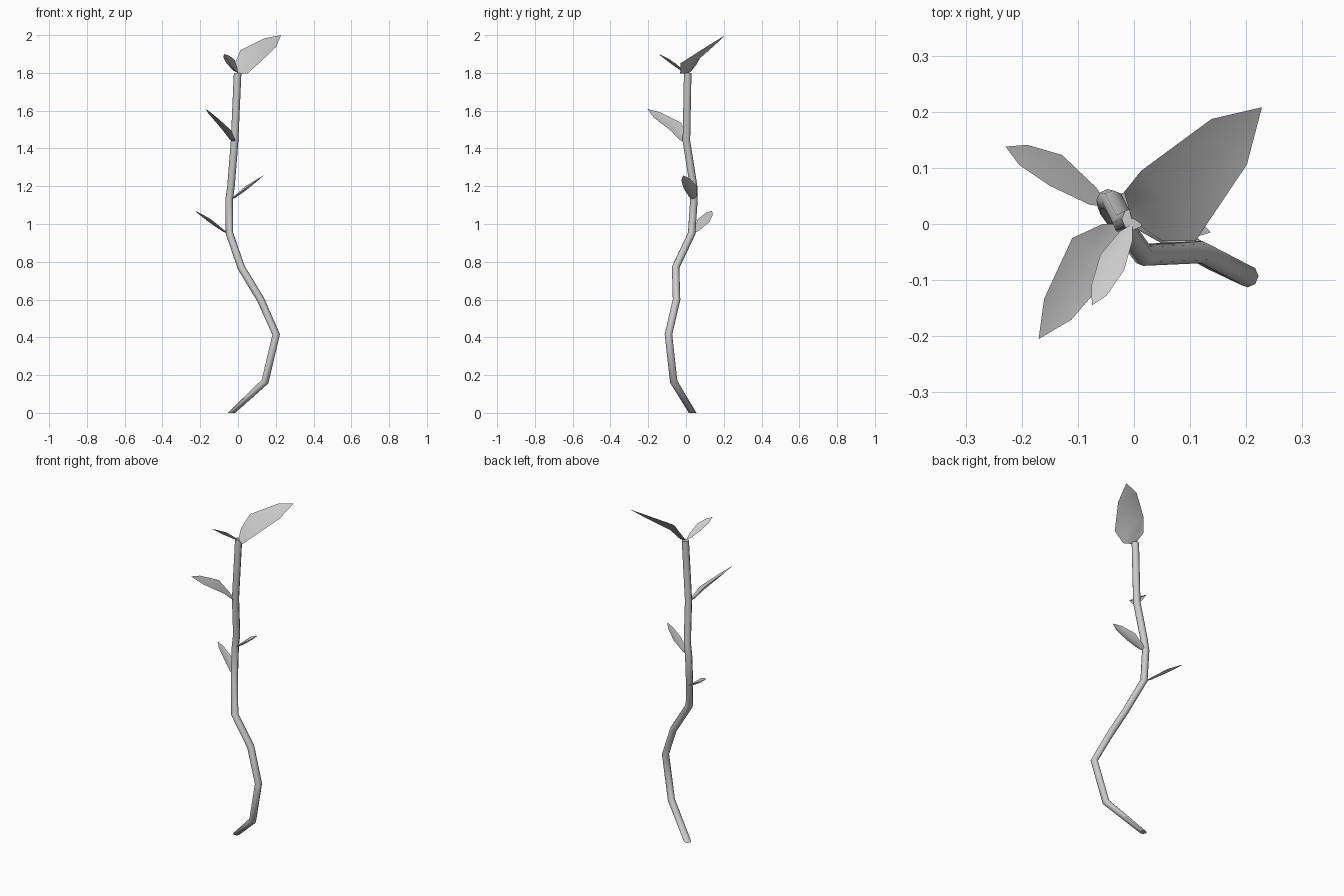
import bpy, bmesh, math
from mathutils import Vector

if "Cube" in bpy.data.objects:
    bpy.data.objects.remove(bpy.data.objects["Cube"])


def make_object(name, bm, angle):
    bmesh.ops.recalc_face_normals(bm, faces=bm.faces)
    mesh = bpy.data.meshes.new(name)
    bm.to_mesh(mesh)
    bm.free()
    ob = bpy.data.objects.new(name, mesh)
    bpy.context.collection.objects.link(ob)
    bpy.ops.object.select_all(action='DESELECT')
    ob.select_set(True)
    bpy.context.view_layer.objects.active = ob
    bpy.ops.object.shade_smooth_by_angle(angle=math.radians(angle))
    return ob


def tube(name, path, radius, sides=8):
    """Bent tube with rings mitred at each joint and level ends."""
    pts = [Vector(p) for p in path]
    up = Vector((0, 0, 1))
    bm = bmesh.new()
    rings = []
    for i, p in enumerate(pts):
        n = up
        if 0 < i < len(pts) - 1:
            n = (p - pts[i - 1]).normalized() + (pts[i + 1] - p).normalized()
        rot = up.rotation_difference(n)
        ring = []
        for k in range(sides):
            a = 2 * math.pi * k / sides
            ring.append(bm.verts.new(p + rot @ Vector((math.cos(a), math.sin(a), 0)) * radius))
        rings.append(ring)
    for a, b in zip(rings, rings[1:]):
        for k in range(sides):
            j = (k + 1) % sides
            bm.faces.new((a[k], a[j], b[j], b[k]))
    bm.faces.new(rings[0])
    bm.faces.new(rings[-1])
    return make_object(name, bm, 50)


def leaf(name, base, left, right, tip, dip, base_width=0.25):
    """Closed cupped leaf: left and right are the widest edge points, dip lowers the midrib."""
    b, l, r, t = map(Vector, (base, left, right, tip))
    half = (l - r) / 2
    normal = (t - b).cross(half).normalized()
    if normal.z < 0:
        normal.negate()
    bm = bmesh.new()
    vb, vt = bm.verts.new(b), bm.verts.new(t)
    loops = []
    for le, ri, d in (
        (b.lerp(l, 0.3) + half * base_width, b.lerp(r, 0.3) - half * base_width, 0.6),
        (l, r, 1.0),
        (l.lerp(t, 0.65) + half * 0.3, r.lerp(t, 0.65) - half * 0.3, 0.4),
    ):
        mid = (le + ri) / 2
        # left edge, upper midrib, right edge, lower midrib
        loops.append([bm.verts.new(c) for c in
                      (le, mid - normal * dip * d * 0.5, ri, mid - normal * dip * d * 1.3)])
    for s in range(4):
        n = (s + 1) % 4
        bm.faces.new((vb, loops[0][n], loops[0][s]))
        for p, q in zip(loops, loops[1:]):
            bm.faces.new((p[s], p[n], q[n], q[s]))
        bm.faces.new((loops[-1][s], loops[-1][n], vt))
    return make_object(name, bm, 60)


# Crooked stem
tube("stem", [(-0.035, 0.035, 0), (0.143, -0.065, 0.165), (0.202, -0.093, 0.415),
              (0.12, -0.05, 0.6), (0.017, -0.055, 0.77), (-0.045, 0.03, 0.95),
              (-0.047, 0.042, 1.13), (-0.037, 0.04, 1.2), (-0.018, 0.002, 1.44),
              (-0.002, 0.009, 1.8)], 0.02)

# Leaves, lowest to highest
leaf("lowest_leaf", (-0.045, 0.03, 0.945), (-0.15, 0.068, 1.03),
     (-0.128, 0.123, 1.01), (-0.229, 0.138, 1.07), 0.013)
leaf("second_leaf", (-0.045, 0.042, 1.125), (0.04, 0.058, 1.2),
     (0.04, -0.013, 1.19), (0.137, -0.015, 1.258), 0.012)
leaf("third_leaf", (-0.02, 0, 1.43), (-0.11, -0.025, 1.535),
     (-0.035, -0.082, 1.495), (-0.17, -0.205, 1.61), 0.015)
leaf("fourth_leaf", (-0.003, 0, 1.8), (-0.06, -0.055, 1.85),
     (-0.018, -0.083, 1.87), (-0.075, -0.145, 1.9), 0.012)
leaf("top_leaf", (-0.003, 0.005, 1.795), (0.013, 0.095, 1.92),
     (0.11, -0.03, 1.85), (0.228, 0.208, 2.0), 0.026, 0.4)
